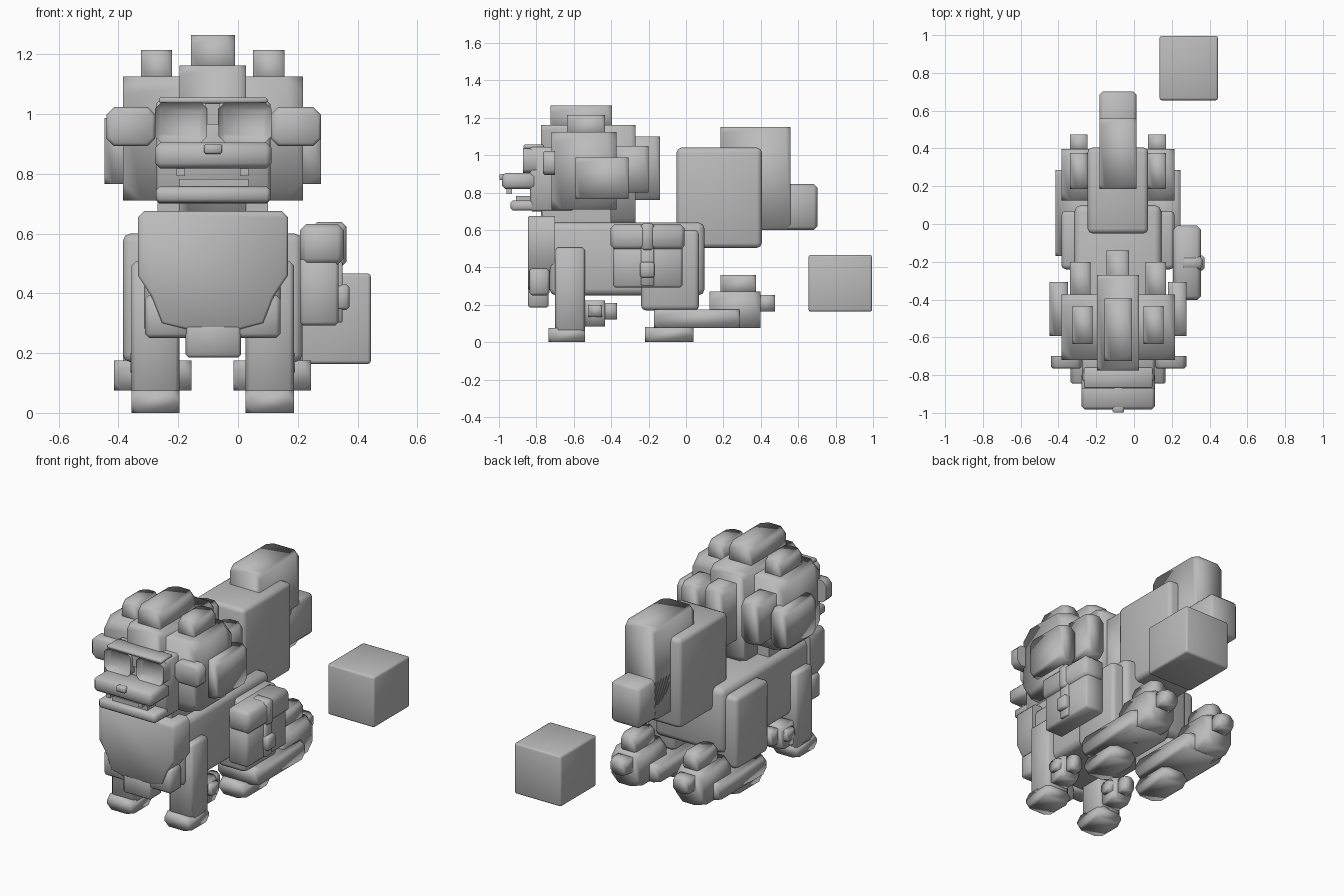
import bpy, bmesh, math
from mathutils import Vector

if "Cube" in bpy.data.objects:
    bpy.data.objects.remove(bpy.data.objects["Cube"])

CX = -0.085  # mirror plane of the animal

stone = bpy.data.materials.new("plain_grey")
stone.diffuse_color = (0.5, 0.5, 0.5, 1)
stone.use_nodes = True
stone.node_tree.nodes["Principled BSDF"].inputs["Base Color"].default_value = stone.diffuse_color


def finish(name, bm):
    bmesh.ops.recalc_face_normals(bm, faces=bm.faces)
    me = bpy.data.meshes.new(name)
    bm.to_mesh(me)
    bm.free()
    ob = bpy.data.objects.new(name, me)
    bpy.context.collection.objects.link(ob)
    me.materials.append(stone)
    bpy.ops.object.select_all(action='DESELECT')
    ob.select_set(True)
    bpy.context.view_layer.objects.active = ob
    bpy.ops.object.shade_smooth_by_angle(angle=math.radians(60))
    return ob


def box(name, x, y, z, edge=0.0, corner=0.0, seg=1):
    """Block from ranges; edge = chamfered edges, corner = clipped corners only."""
    bm = bmesh.new()
    bmesh.ops.create_cube(bm, size=1)
    for v in bm.verts:
        v.co = Vector([r[0] if c < 0 else r[1] for c, r in zip(v.co, (x, y, z))])
    if edge:
        bmesh.ops.bevel(bm, geom=bm.edges[:], offset=edge, segments=seg,
                        affect='EDGES', profile=0.5)
    elif corner:
        bmesh.ops.bevel(bm, geom=bm.verts[:], offset=corner, segments=1,
                        affect='VERTICES')
    return finish(name, bm)


def pair(name, x, y, z, **kw):
    """Left block plus its mirror image about the animal's middle."""
    box(name + "_left", x, y, z, **kw)
    box(name + "_right", (2 * CX - x[1], 2 * CX - x[0]), y, z, **kw)


def slab(name, pts, y0, y1, bevel=0.0, inset=0.0, sink=0.0):
    """Front-view outline extruded in y, optionally with a recessed front."""
    bm = bmesh.new()
    front = bm.faces.new([bm.verts.new((px, y0, pz)) for px, pz in pts])
    ret = bmesh.ops.extrude_face_region(bm, geom=[front])
    for v in ret["geom"]:
        if isinstance(v, bmesh.types.BMVert):
            v.co.y = y1
    front = min(bm.faces, key=lambda f: f.calc_center_median().y)
    bmesh.ops.recalc_face_normals(bm, faces=bm.faces)
    if bevel:
        bmesh.ops.bevel(bm, geom=list(front.edges), offset=bevel, segments=1,
                        affect='EDGES')
    if inset:
        bmesh.ops.inset_region(bm, faces=[front], thickness=inset)
        bmesh.ops.translate(bm, verts=front.verts, vec=(0, sink, 0))
    return finish(name, bm)


def octagon(x0, x1, z0, z1, c):
    return [(x0 + c, z0), (x1 - c, z0), (x1, z0 + c), (x1, z1 - c),
            (x1 - c, z1), (x0 + c, z1), (x0, z1 - c), (x0, z0 + c)]


# Body, neck and haunches
box("body", (-0.315, 0.145), (-0.73, 0.10), (0.25, 0.64), edge=0.035, seg=2)
box("neck", (-0.27, 0.10), (-0.77, -0.40), (0.58, 0.75))
pair("haunch", (-0.385, -0.20), (-0.24, 0.07), (0.17, 0.60), edge=0.025, seg=2)

# Chest ruff
slab("chest", [(-0.175, 0.28), (0.01, 0.28), (0.085, 0.30), (0.12, 0.39), (0.167, 0.46),
               (0.167, 0.655), (0.147, 0.675), (-0.315, 0.675), (-0.335, 0.655),
               (-0.335, 0.46), (-0.29, 0.39), (-0.255, 0.30)], -0.845, -0.70, bevel=0.008)
pair("chest_tuft", (-0.312, -0.15), (-0.838, -0.73), (0.25, 0.395), edge=0.015)
box("chest_tip", (-0.175, 0.01), (-0.845, -0.735), (0.185, 0.33), edge=0.01)

# Mane
box("mane", (-0.385, 0.217), (-0.72, -0.372), (0.71, 1.125), corner=0.06)
box("mane_core", (-0.195, 0.027), (-0.775, -0.27), (0.64, 1.162), corner=0.03)
box("mane_crest", (-0.157, -0.01), (-0.725, -0.395), (1.12, 1.265), corner=0.035)
pair("mane_top_tuft", (-0.325, -0.22), (-0.636, -0.433), (1.08, 1.215), corner=0.03)
pair("mane_side_tuft", (-0.447, -0.35), (-0.592, -0.308), (0.765, 0.987), corner=0.03)
pair("mane_back_tuft", (-0.34, -0.23), (-0.42, -0.20), (0.80, 1.05), corner=0.03)
box("mane_back_middle", (-0.145, -0.027), (-0.40, -0.14), (0.76, 1.10), corner=0.03)

# Face
box("face", (-0.275, 0.108), (-0.835, -0.60), (0.70, 1.045), edge=0.012)
box("muzzle", (-0.278, 0.112), (-0.983, -0.80), (0.818, 0.905), edge=0.018)
box("nose", (-0.113, -0.053), (-0.998, -0.95), (0.867, 0.90), edge=0.005)
box("lower_jaw", (-0.275, 0.108), (-0.938, -0.72), (0.703, 0.757), edge=0.012)
pair("fang", (-0.205, -0.177), (-0.96, -0.93), (0.793, 0.83))
box("lower_teeth", (-0.197, 0.035), (-0.91, -0.835), (0.745, 0.783))
for side, (a, b) in (("left", (-0.44, -0.277)), ("right", (0.11, 0.277))):
    slab("ear_" + side, octagon(a, b, 0.893, 1.023, 0.025), -0.765, -0.70, bevel=0.01)

# Spectacles
for side, (a, b) in (("left", (-0.278, -0.103)), ("right", (-0.065, 0.112))):
    slab("eyeglass_" + side, octagon(a, b, 0.905, 1.038, 0.02), -0.872, -0.80,
         inset=0.022, sink=0.028)
box("brow_bar", (-0.265, 0.098), (-0.868, -0.76), (1.035, 1.056), edge=0.006)
box("bridge", (-0.108, -0.06), (-0.855, -0.82), (0.965, 1.04))

# Front legs
pair("front_leg", (-0.357, -0.195), (-0.70, -0.54), (0.05, 0.507), edge=0.015)
pair("front_paw", (-0.357, -0.195), (-0.735, -0.54), (0.0, 0.075), corner=0.03)
pair("leg_tuft", (-0.335, -0.22), (-0.56, -0.432), (0.085, 0.222), corner=0.025)
pair("leg_tuft_tip", (-0.31, -0.245), (-0.45, -0.37), (0.122, 0.21), corner=0.02)
pair("leg_tuft_side", (-0.36, -0.195), (-0.52, -0.45), (0.135, 0.20), corner=0.015)

# Hind legs
pair("hind_paw", (-0.357, -0.195), (-0.22, 0.04), (0.0, 0.08), corner=0.035)
pair("hind_leg", (-0.415, -0.155), (-0.17, 0.287), (0.075, 0.175), corner=0.03)
pair("heel", (-0.385, -0.212), (0.125, 0.398), (0.075, 0.27), corner=0.045)
pair("heel_top", (-0.34, -0.245), (0.185, 0.375), (0.25, 0.36), corner=0.03)
pair("heel_tip", (-0.34, -0.245), (0.37, 0.475), (0.165, 0.252), corner=0.025)

# Tail
box("tail_base", (-0.245, 0.075), (-0.05, 0.405), (0.505, 1.04), edge=0.025, seg=2)
box("tail_upper", (-0.182, 0.013), (0.185, 0.558), (0.60, 1.15), corner=0.03)
box("tail_tip", (-0.182, 0.013), (0.40, 0.702), (0.60, 0.845), edge=0.018)

# Saddle bag
box("bag", (0.207, 0.337), (-0.39, -0.02), (0.292, 0.53), edge=0.012)
box("bag_flap", (0.207, 0.355), (-0.403, -0.008), (0.495, 0.632), edge=0.022)
box("bag_strap_top", (0.25, 0.363), (-0.24, -0.172), (0.49, 0.638), edge=0.015)
box("bag_strap", (0.30, 0.35), (-0.24, -0.172), (0.302, 0.52), edge=0.005)
box("bag_buckle", (0.32, 0.373), (-0.245, -0.168), (0.345, 0.43), edge=0.01)

# Loose cube
box("cube", (0.135, 0.445), (0.655, 0.995), (0.163, 0.467), edge=0.012, seg=2)
